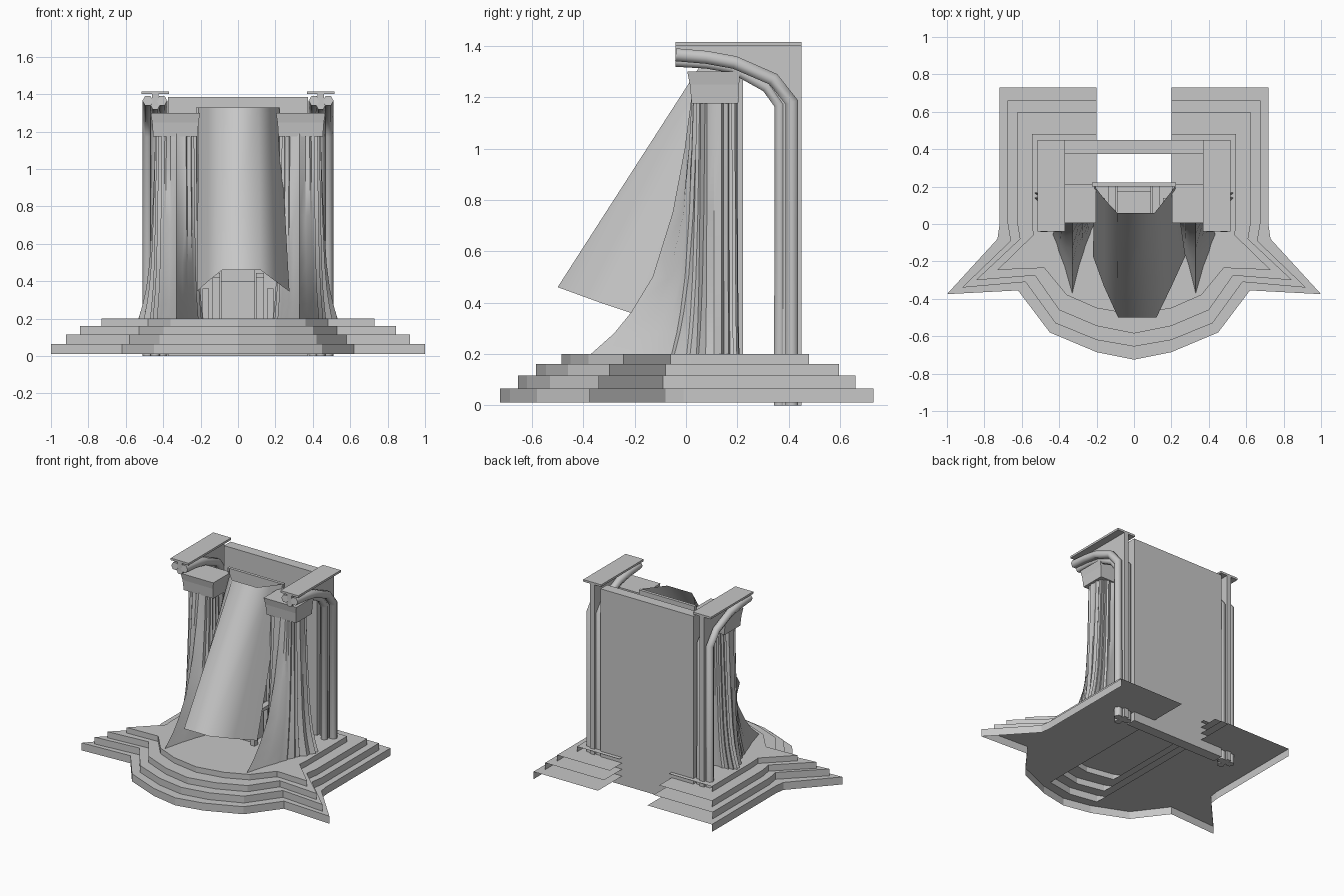
import bpy, math

if "Cube" in bpy.data.objects:
    bpy.data.objects.remove(bpy.data.objects["Cube"])

stone = bpy.data.materials.new("grey_stone")
stone.diffuse_color = (0.57, 0.57, 0.57, 1)
stone.use_nodes = True
stone.node_tree.nodes["Principled BSDF"].inputs["Base Color"].default_value = stone.diffuse_color


def make(name, verts, faces, smooth=None):
    me = bpy.data.meshes.new(name)
    me.from_pydata(verts, [], faces)
    me.update()
    me.materials.append(stone)
    ob = bpy.data.objects.new(name, me)
    bpy.context.collection.objects.link(ob)
    if smooth:
        bpy.ops.object.select_all(action='DESELECT')
        ob.select_set(True)
        bpy.context.view_layer.objects.active = ob
        bpy.ops.object.shade_smooth_by_angle(angle=math.radians(smooth))
    return ob


def loft(name, rings, closed=True, caps=True, smooth=None):
    n = len(rings[0])
    verts = [p for r in rings for p in r]
    faces = []
    for k in range(len(rings) - 1):
        for i in range(n if closed else n - 1):
            j = (i + 1) % n
            faces.append((k * n + i, k * n + j, k * n + n + j, k * n + n + i))
    if caps:
        faces.append(tuple(range(n))[::-1])
        faces.append(tuple(range(len(verts) - n, len(verts))))
    return make(name, verts, faces, smooth)


def rect(x0, x1, y0, y1, z):
    return [(x0, y0, z), (x1, y0, z), (x1, y1, z), (x0, y1, z)]


def box(name, x0, x1, y0, y1, z0, z1):
    return loft(name, [rect(x0, x1, y0, y1, z0), rect(x0, x1, y0, y1, z1)])


def rib(name, x, path, radius):
    # round moulding swept along a path in the yz plane
    cu = bpy.data.curves.new(name, 'CURVE')
    cu.dimensions = '3D'
    cu.bevel_depth, cu.bevel_resolution, cu.use_fill_caps = radius, 1, True
    sp = cu.splines.new('POLY')
    sp.points.add(len(path) - 1)
    for p, (y, z) in zip(sp.points, path):
        p.co = (x, y, z, 1)
    tmp = bpy.data.objects.new(name + "_curve", cu)
    bpy.context.collection.objects.link(tmp)
    deps = bpy.context.evaluated_depsgraph_get()
    me = bpy.data.meshes.new_from_object(tmp.evaluated_get(deps))
    bpy.data.objects.remove(tmp)
    me.materials.clear()
    me.materials.append(stone)
    bpy.context.collection.objects.link(bpy.data.objects.new(name, me))


# Stepped plinth: right half outlines, from the back notch round to the front
tiers = [
    (0.065, [(.2, .73), (.72, .73), (.72, -.01), (.73, -.08), (1, -.375), (.62, -.355), (.45, -.58), (.2, -.685), (0, -.725)]),
    (0.115, [(.2, .66), (.675, .66), (.675, 0), (.66, -.09), (.92, -.34), (.58, -.31), (.42, -.53), (.2, -.62), (0, -.655)]),
    (0.16, [(.2, .595), (.625, .595), (.625, .01), (.61, -.08), (.845, -.30), (.53, -.275), (.40, -.46), (.2, -.545), (0, -.585)]),
    (0.2, [(.2, .48), (.545, .48), (.545, .02), (.54, -.06), (.73, -.245), (.48, -.235), (.36, -.38), (.2, -.45), (0, -.485)]),
]
z = 0.01
for k, (top, half) in enumerate(tiers):
    line = half + [(-x, y) for x, y in half[-2::-1]]
    # risers stay open at the back and underneath
    loft(f"step_riser_{k + 1}", [[(x, y, h) for x, y in line[1:-1][::-1]] for h in (z, top)],
         closed=False, caps=False)
    if k < 3:
        # plates at both sides, narrow treads across the middle
        for s in (1, -1):
            pts = [(s * x, y, top) for x, y in half[:8]][::-s]
            make(f"step_plate_{k + 1}", pts, [tuple(range(8))])
        nh = tiers[k + 1][1]
        nxt = nh[7:] + [(-nh[7][0], nh[7][1])]
        loft(f"step_tread_{k + 1}", [[(x, y, top) for x, y in l] for l in (nxt, line[7:10])],
             closed=False, caps=False)
    else:
        floor = [(x, y, top) for x, y in line + [(-.2, .2), (.2, .2)]]
        make("plinth_floor", floor, [tuple(range(len(floor)))[::-1]])
    z = top

# Rear wall and the thin panel behind the canopy
box("rear_wall", -.375, .375, .375, .45, 0, 1.385)
box("canopy_back_panel", -.225, .225, .2, .222, .2, 1.33)

INNER = [(.365, 0), (.365, 1.17), (.315, 1.24), (.18, 1.315), (.08, 1.333), (-.04, 1.34)]
OUTER = [(.412, 0), (.412, 1.18), (.34, 1.27), (.19, 1.335), (.08, 1.355), (-.04, 1.365)]

# Drapery: (height, front reach, outward reach)
FLARE = [(.2, .39, .10), (.28, .30, .075), (.36, .235, .055), (.5, .15, .035),
         (.75, .072, .018), (1.0, .025, .006), (1.19, 0, 0)]
FOLDS = 44


def drape_ring(s, z, front, side):
    ring = []
    for i in range(FOLDS):
        a = 2 * math.pi * i / FOLDS
        c, d = math.cos(a), math.sin(a)
        r = 1.0 if i % 2 else (.86 if i % 4 else .92)
        px = .113 * r * math.copysign(abs(c) ** .6, c)
        py = .09 * r * math.copysign(abs(d) ** .6, d)
        x, y = .33 + px, .11 + py
        if d < 0:   # pull the front into one long pointed train
            y -= front * (.1 * -d + .9 * max(0, 1 - abs(px) / .105) ** 1.4)
        else:
            y += .08 * side * d
        if c > 0:   # outer folds spread sideways, most towards the back corner
            x += side * r * c ** .5 * max(.35, min(1, .75 + d))
        else:
            x += side * .3 * c
        ring.append((s * x, y, z))
    return ring[::s]


for s, side in ((1, "right"), (-1, "left")):
    def sx(a, b):
        return sorted((s * a, s * b))

    # Bracket: web, three mouldings and the slab on top
    prof = INNER + [(-.04, 1.40), (.45, 1.40), (.45, 0)]
    loft(side + "_bracket_web", [[(x, y, h) for y, h in prof] for x in sx(.425, .46)])
    rib(side + "_centre_moulding", s * .4425, INNER, .025)
    for x in (.407, .482):
        rib(side + "_side_moulding", s * x, OUTER, .029)
    box(side + "_bracket_slab", *sx(.37, .515), -.04, .45, 1.40, 1.415)

    # Draped pillar and its capital
    loft(side + "_drapery", [drape_ring(s, *f) for f in FLARE], smooth=35)
    a, b = sx(.203, .467)
    loft(side + "_capital", [rect(a + .013, b - .013, .022, .203, 1.175),
                             rect(a + .012, b - .012, .02, .205, 1.195),
                             rect(a + .008, b - .008, .015, .207, 1.25),
                             rect(a, b, .005, .21, 1.30)])

# Slanted canopy sheet, open at the back
top_u = [(-.21, .2), (-.16, .135), (-.09, .06), (.11, .06), (.17, .135), (.22, .2)]
low_u = [(-.22, -.17, .345), (-.16, -.335, .40), (-.085, -.5, .46),
         (.12, -.5, .46), (.20, -.335, .40), (.275, -.17, .345)]
loft("canopy", [low_u, [(x, y, 1.33) for x, y in top_u]], closed=False, caps=False, smooth=80)

# Throne beneath the canopy
box("seat", -.09, .09, .04, .19, .2, .40)
box("throne_back", -.09, .09, .17, .2, .2, .6)
for s in (1, -1):
    for y in (.0, .15):
        a, b = sorted((s * .10, s * .135))
        box("throne_leg", a, b, y, y + .035, .2, .42)
    a, b = sorted((s * .095, s * .14))
    box("armrest", a, b, -.01, .2, .42, .445)
    a, b = sorted((s * .155, s * .19))
    box("side_post", a, b, .1, .14, .2, .36)
